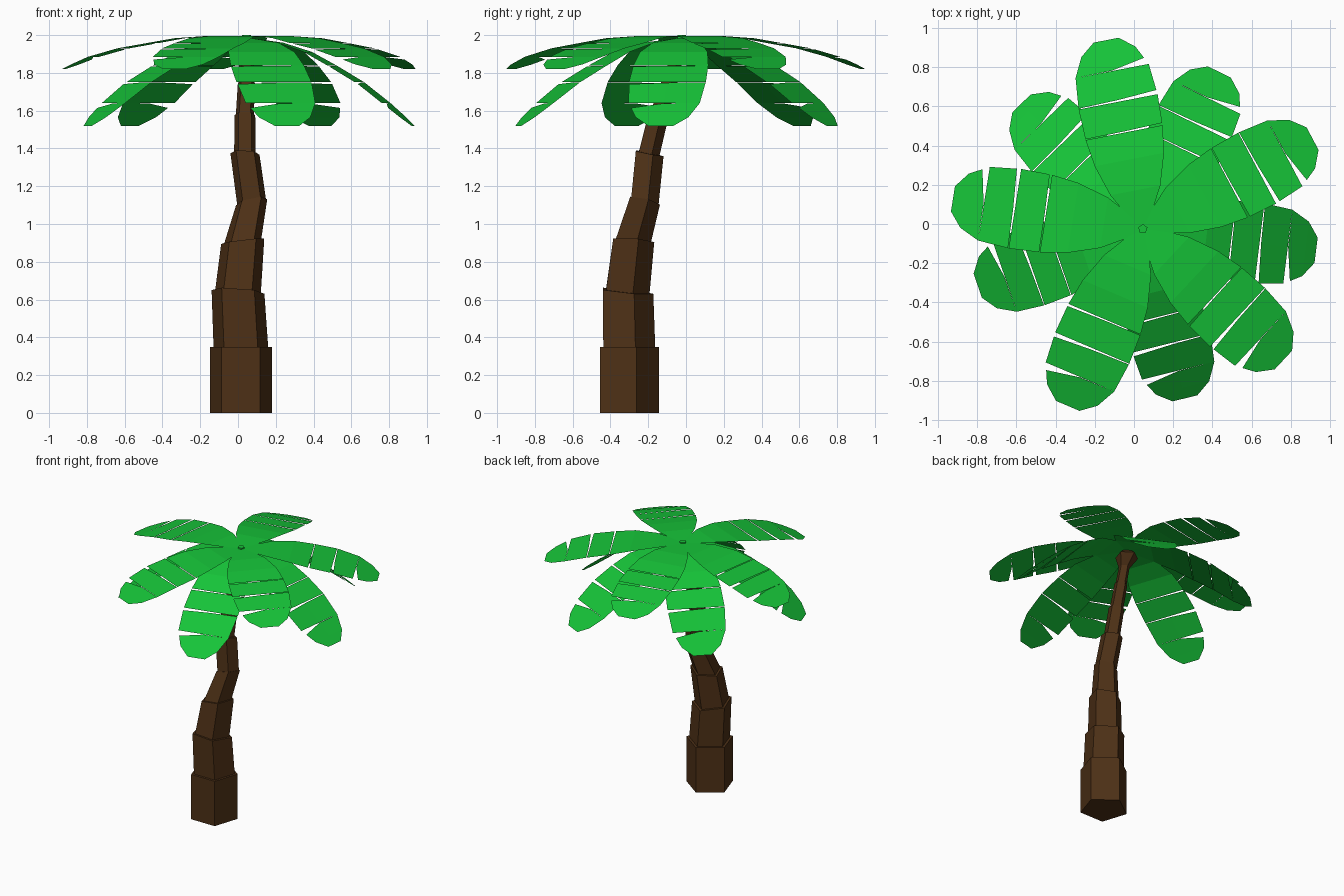
import bpy, bmesh
from math import sin, cos, radians, pi

if "Cube" in bpy.data.objects:
    bpy.data.objects.remove(bpy.data.objects["Cube"])


def material(name, rgb):
    m = bpy.data.materials.new(name)
    m.diffuse_color = (*rgb, 1)
    m.use_nodes = True
    m.node_tree.nodes["Principled BSDF"].inputs["Base Color"].default_value = m.diffuse_color
    return m


BROWN = material("bark", (0.075, 0.03, 0.008))
GREEN = material("leaf_green", (0.008, 0.55, 0.04))


def add_object(name, bm, mat):
    me = bpy.data.meshes.new(name)
    bm.to_mesh(me)
    bm.free()
    me.materials.append(mat)
    ob = bpy.data.objects.new(name, me)
    bpy.context.collection.objects.link(ob)
    return ob


def ring(bm, c, r, tilt=(0, 0)):
    # five-sided ring, flat side to the front, sheared by the tilt slopes
    vs = []
    for k in range(5):
        a = pi / 2 + 2 * pi * k / 5
        x, y = r * cos(a), r * sin(a)
        vs.append(bm.verts.new((c[0] + x, c[1] + y, c[2] + tilt[0] * x + tilt[1] * y)))
    return vs


def stack(name, rings, mat):
    # closed five-sided solid lofted through the rings
    bm = bmesh.new()
    loops = [ring(bm, *r) for r in rings]
    for a, b in zip(loops, loops[1:]):
        for k in range(5):
            j = (k + 1) % 5
            bm.faces.new((a[k], a[j], b[j], b[k]))
    bm.faces.new(loops[0][::-1])
    bm.faces.new(loops[-1])
    return add_object(name, bm, mat)


# Trunk: (centre, bottom radius, top radius, tilt) of each segment's top
SEGMENTS = [
    ((0.015, -0.315, 0.35), 0.173, 0.173, (0, 0)),
    ((0.0, -0.32, 0.645), 0.152, 0.147, (-0.07, -0.1)),
    ((0.025, -0.288, 0.91), 0.127, 0.12, (0.12, -0.05)),
    ((0.072, -0.225, 1.12), 0.103, 0.087, (0.2, -0.2)),
    ((0.037, -0.2, 1.375), 0.08, 0.081, (-0.05, -0.2)),
    ((0.036, -0.15, 1.58), 0.06, 0.058, (0, -0.2)),
    ((0.045, -0.09, 1.75), 0.05, 0.048, (0, -0.2)),
]
base, tilt = (0.015, -0.315, 0), (0, 0)
for i, (top, r0, r1, t) in enumerate(SEGMENTS):
    stack(f"trunk_segment_{i + 1}", [(base, r0, tilt), (top, r1, t)], BROWN)
    base, tilt = top, t

# Crown: flared trunk head and the small bud on top
CX, CY = 0.045, -0.025
stack("trunk_head", [(base, 0.042, tilt), ((CX, CY - 0.03, 1.87), 0.04),
                     ((CX, CY, 1.945), 0.085), ((CX, CY, 1.975), 0.05)], BROWN)
stack("crown_bud", [((CX, CY, 1.965), 0.025), ((CX, CY, 2.0), 0.025)], GREEN)


def interp(table, r):
    for (a, u), (b, v) in zip(table, table[1:]):
        if r <= b:
            return u + (v - u) * (r - a) / (b - a)
    return table[-1][1]


WIDTH = [(0, 0.02), (0.2, 0.13), (0.36, 0.18), (0.5, 0.2), (0.66, 0.205),
         (0.82, 0.19), (0.92, 0.14), (0.98, 0.065)]
HIGH = [(0, 1.99), (0.2, 1.995), (0.35, 1.985), (0.49, 1.96), (0.66, 1.93),
        (0.82, 1.885), (0.98, 1.82)]
LOW = [(0, 1.985), (0.15, 1.97), (0.33, 1.91), (0.49, 1.82), (0.62, 1.74),
       (0.77, 1.62), (0.9, 1.51)]


def frond(name, angle, profile, length):
    # sheet leaf made of strips with wedge slits opening on one edge
    bm = bmesh.new()
    a = radians(angle)
    s = length / 0.98

    def row(r, gap=(0, 0, 0)):
        vs = []
        for side, g in zip((1, 0, -1), gap):
            q = r + g
            w = side * interp(WIDTH, q)
            d = q * s
            vs.append(bm.verts.new((CX + d * cos(a) - w * sin(a),
                                    CY + d * sin(a) + w * cos(a),
                                    interp(profile, d))))
        return vs

    strips = [((0, 0.2, 0.36, 0.5), None),
              ((0.5, 0.66), (0.004, 0.006, 0.012)),
              ((0.66, 0.82), (0.004, 0.009, 0.022)),
              ((0.82, 0.92, 0.98), (0, 0.002, 0.035))]
    for stations, gap in strips:
        rows = [row(r, gap if i == 0 and gap else (0, 0, 0))
                for i, r in enumerate(stations)]
        for p, q in zip(rows, rows[1:]):
            for k in (0, 1):
                bm.faces.new((p[k], p[k + 1], q[k + 1], q[k]))
    return add_object(name, bm, GREEN)


# Fronds: five nearly level ones alternating with five drooping ones
for i, ang in enumerate((101, 28, -43, -113, 171)):
    frond(f"upper_frond_{i + 1}", ang, HIGH, 0.98)
for i, ang in enumerate((64, -7, -76, -161, 134)):
    frond(f"lower_frond_{i + 1}", ang, LOW, 0.89)
